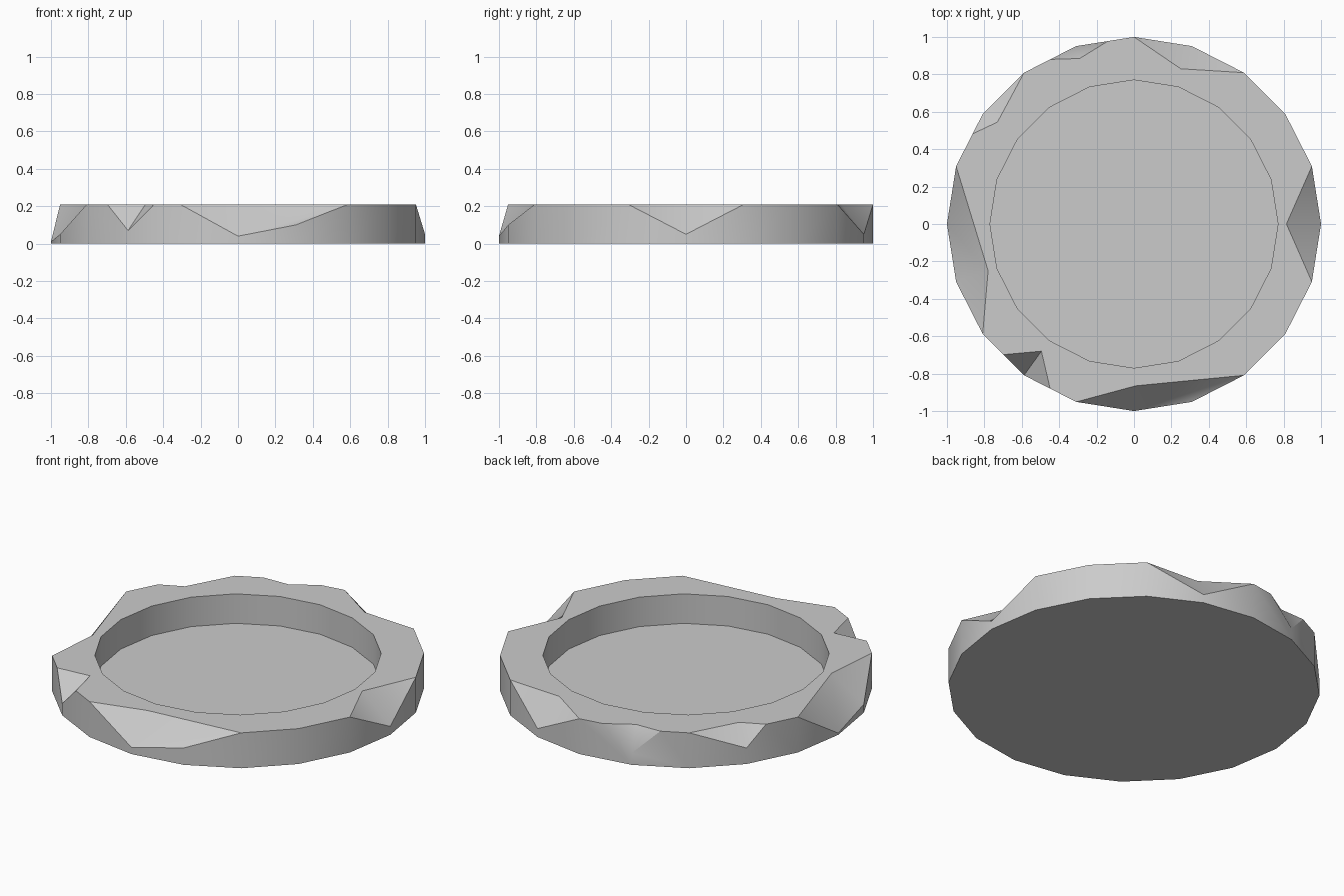
import bpy, bmesh, math
from mathutils import Vector

if "Cube" in bpy.data.objects:
    bpy.data.objects.remove(bpy.data.objects["Cube"])

SIDES, HEIGHT, FLOOR, INNER = 20, 0.21, 0.035, 0.77

# Chips in the rim: start and end along the outline, inner point, lowered corners
CHIPS = [
    (-1, 1, (0.815, 0), {0: 0.05}),
    (3, 5, (0.25, 0.83), {4: 0.05}),
    (5.45, 6.5, (-0.29, 0.885), {6: 0.07}),
    (7, 8.38, (-0.73, 0.545), {8: 0.095}),
    (9, 12, (-0.78, -0.25), {10: 0.01, 11: 0.05}),
    (12.5, 13.5, (-0.495, -0.68), {13: 0.07}),
    (14, 17, (0.01, -0.865), {15: 0.04, 16: 0.1}),
]


def outline(step, radius=1.0):
    """Point on the polygon; fractions lie along a straight side."""
    k = math.floor(step)
    a, b = (Vector((math.cos(t), math.sin(t))) * radius
            for t in (math.tau * k / SIDES, math.tau * (k + 1) / SIDES))
    return a.lerp(b, step - k)


bm = bmesh.new()


def vert(xy, z):
    return bm.verts.new((xy[0], xy[1], z))


# Upper outline, with chipped corners pulled down and extra points on the sides
levels = {k: HEIGHT for k in range(SIDES)}
for start, end, _, lows in CHIPS:
    levels.update({start % SIDES: HEIGHT, end % SIDES: HEIGHT})
    levels.update(lows)
upper = {s: vert(outline(s), z) for s, z in sorted(levels.items())}
lower = [vert(outline(k), 0) for k in range(SIDES)]

# Outer wall and underside
for k in range(SIDES):
    n = (k + 1) % SIDES
    between = [upper[s] for s in reversed(list(upper)) if k < s < k + 1]
    bm.faces.new([lower[k], lower[n], upper[n]] + between + [upper[k]])
bm.faces.new(lower[::-1])

# Chip facets
chipped, after = set(), {}
for start, end, point, lows in CHIPS:
    inner = vert(point, HEIGHT)
    first, last = upper[start % SIDES], upper[end % SIDES]
    low = [upper[k] for k in lows]
    chipped.update(lows)
    after[start % SIDES] = inner
    if start == 14:
        # The long front chip folds along its diagonal
        tris = [(inner, first, low[0]), (inner, low[0], last), (low[0], low[1], last)]
    else:
        path = [first] + low + [last]
        tris = [(inner, a, b) for a, b in zip(path, path[1:])]
    for tri in tris:
        bm.faces.new(tri)

# Recess wall and floor
rim = [vert(outline(k, INNER), HEIGHT) for k in range(SIDES)]
floor = [vert(outline(k, INNER), FLOOR) for k in range(SIDES)]
for k in range(SIDES):
    n = (k + 1) % SIDES
    bm.faces.new([rim[k], rim[n], floor[n], floor[k]])
bm.faces.new(floor)

# Flat rim between the chipped outline and the recess
loop = []
for s, v in upper.items():
    if s not in chipped:
        loop.append(v)
        if s in after:
            loop.append(after[s])
edges = []
for ring in (loop, rim):
    for a, b in zip(ring, ring[1:] + ring[:1]):
        edges.append(bm.edges.get((a, b)) or bm.edges.new((a, b)))
bmesh.ops.triangle_fill(bm, edges=edges, use_beauty=True, normal=(0, 0, 1))
bmesh.ops.recalc_face_normals(bm, faces=bm.faces)

mesh = bpy.data.meshes.new("chipped_round_base")
bm.to_mesh(mesh)
bm.free()
base = bpy.data.objects.new("chipped_round_base", mesh)
bpy.context.collection.objects.link(base)

# Stone grey
color = (0.6, 0.6, 0.6, 1)
mat = bpy.data.materials.new("stone_grey")
mat.use_nodes = True
mat.diffuse_color = color
mat.node_tree.nodes["Principled BSDF"].inputs["Base Color"].default_value = color
mesh.materials.append(mat)

bpy.ops.object.select_all(action="DESELECT")
base.select_set(True)
bpy.context.view_layer.objects.active = base
bpy.ops.object.shade_smooth_by_angle(angle=math.radians(35))
